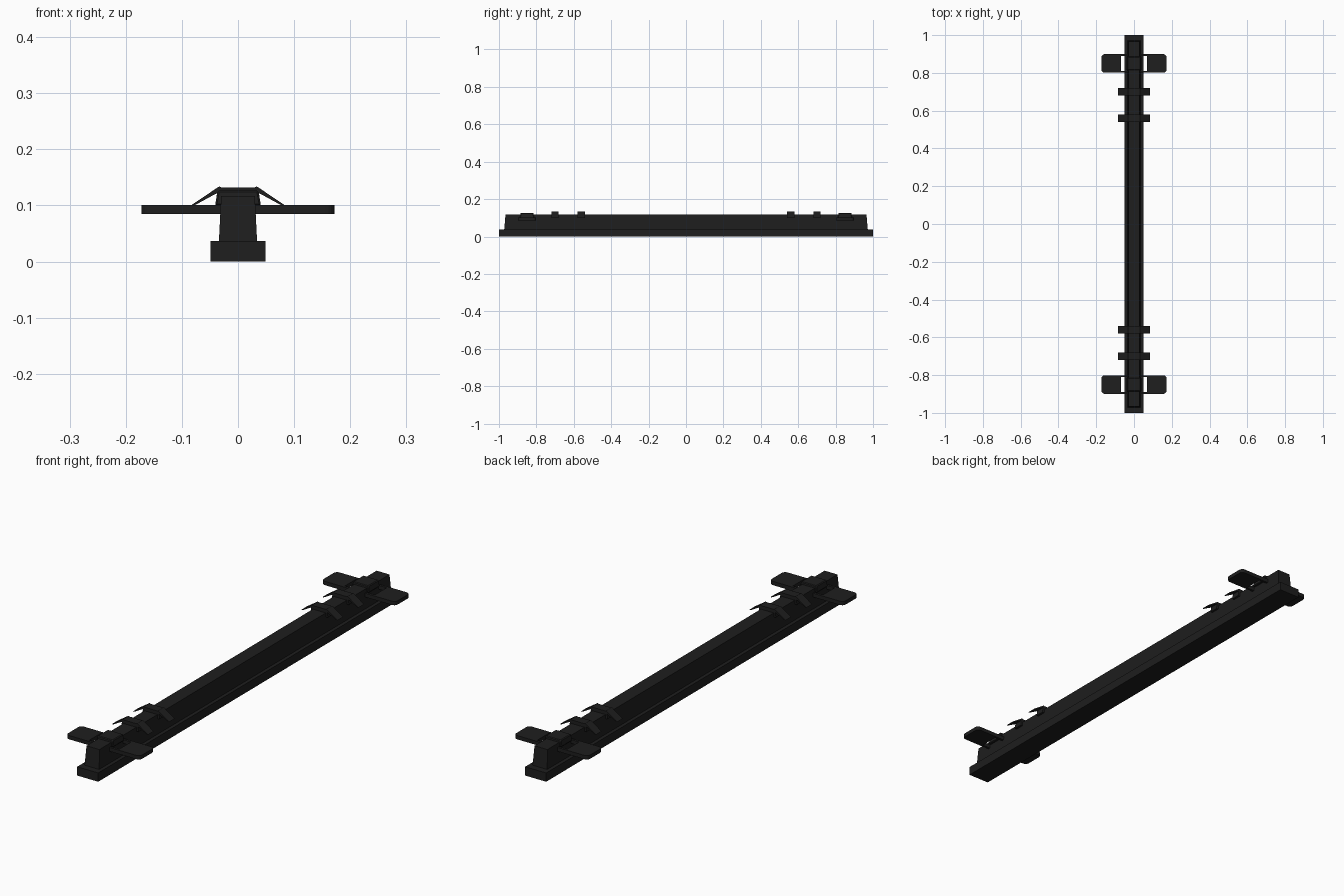
import bpy, bmesh
from math import radians, sin, cos

if "Cube" in bpy.data.objects:
    bpy.data.objects.remove(bpy.data.objects["Cube"])

mat = bpy.data.materials.new("black_plastic")
mat.diffuse_color = (0.013, 0.013, 0.013, 1)
mat.use_nodes = True
mat.node_tree.nodes["Principled BSDF"].inputs["Base Color"].default_value = mat.diffuse_color


def make(name, bm):
    bmesh.ops.recalc_face_normals(bm, faces=bm.faces[:])
    me = bpy.data.meshes.new(name)
    bm.to_mesh(me)
    bm.free()
    ob = bpy.data.objects.new(name, me)
    me.materials.append(mat)
    bpy.context.collection.objects.link(ob)
    return ob


def frustum(name, bottom, top, z0, z1, y=0.0, bevel=0.0):
    """Block with half sizes (x, y) at the bottom and at the top."""
    bm = bmesh.new()
    bmesh.ops.create_cube(bm, size=2)
    for v in bm.verts:
        hx, hy = top if v.co.z > 0 else bottom
        v.co = (v.co.x * hx, y + v.co.y * hy, z1 if v.co.z > 0 else z0)
    ob = make(name, bm)
    if bevel:
        mod = ob.modifiers.new("bevel", 'BEVEL')
        mod.width, mod.segments = bevel, 1
    return ob


def extrude(name, pts, axis, start, depth):
    """Closed outline pulled along y (pts are x,z) or along z (pts are x,y)."""
    bm = bmesh.new()
    place = (lambda a, b: (a, start, b)) if axis == 'y' else (lambda a, b: (a, b, start))
    face = bm.faces.new([bm.verts.new(place(a, b)) for a, b in pts])
    new = bmesh.ops.extrude_face_region(bm, geom=[face])['geom']
    step = (0, depth, 0) if axis == 'y' else (0, 0, depth)
    bmesh.ops.translate(bm, vec=step, verts=[g for g in new if isinstance(g, bmesh.types.BMVert)])
    return make(name, bm)


def mirror_half(half):
    return half + [(-a, b) for a, b in reversed(half)]


# Base rail and tapered bar
frustum("base_rail", (0.049, 1.0), (0.049, 1.0), 0, 0.037)
frustum("bar", (0.034, 0.972), (0.030, 0.965), 0.037, 0.117)

# Spring clips: saddle over the bar with two sloping wings
clip = mirror_half([(0.031, 0.100), (0.040, 0.100), (0.0375, 0.122), (0.078, 0.100),
                    (0.084, 0.100), (0.038, 0.131), (0.033, 0.134), (0.030, 0.132)])
for i, y in enumerate((-0.70, -0.56, 0.56, 0.70)):
    extrude(f"clip_{i}", clip, 'y', y - 0.019, 0.038)

# End latches: window frame, rounded finger tabs and a centre cap
for i, y in enumerate((-0.85, 0.85)):
    for s in (-1, 1):
        r, x1, h = 0.016, 0.172, 0.049
        arc = [(x1 - r + r * cos(radians(a)), h - r + r * sin(radians(a))) for a in range(0, 91, 18)]
        half = arc + [(0.070, h)]
        outline = [(s * a, y + b) for a, b in half]
        outline += [(s * a, y - b) for a, b in reversed(half)]
        extrude(f"finger_tab_{i}_{s}", outline, 'z', 0.085, 0.016)
        frustum(f"frame_bar_{i}_{s}", (0.072, 0.005), (0.072, 0.005), 0.085, 0.101, y + s * 0.044)
    frustum(f"latch_cap_{i}", (0.041, 0.037), (0.036, 0.035), 0.100, 0.127, y, 0.003)
